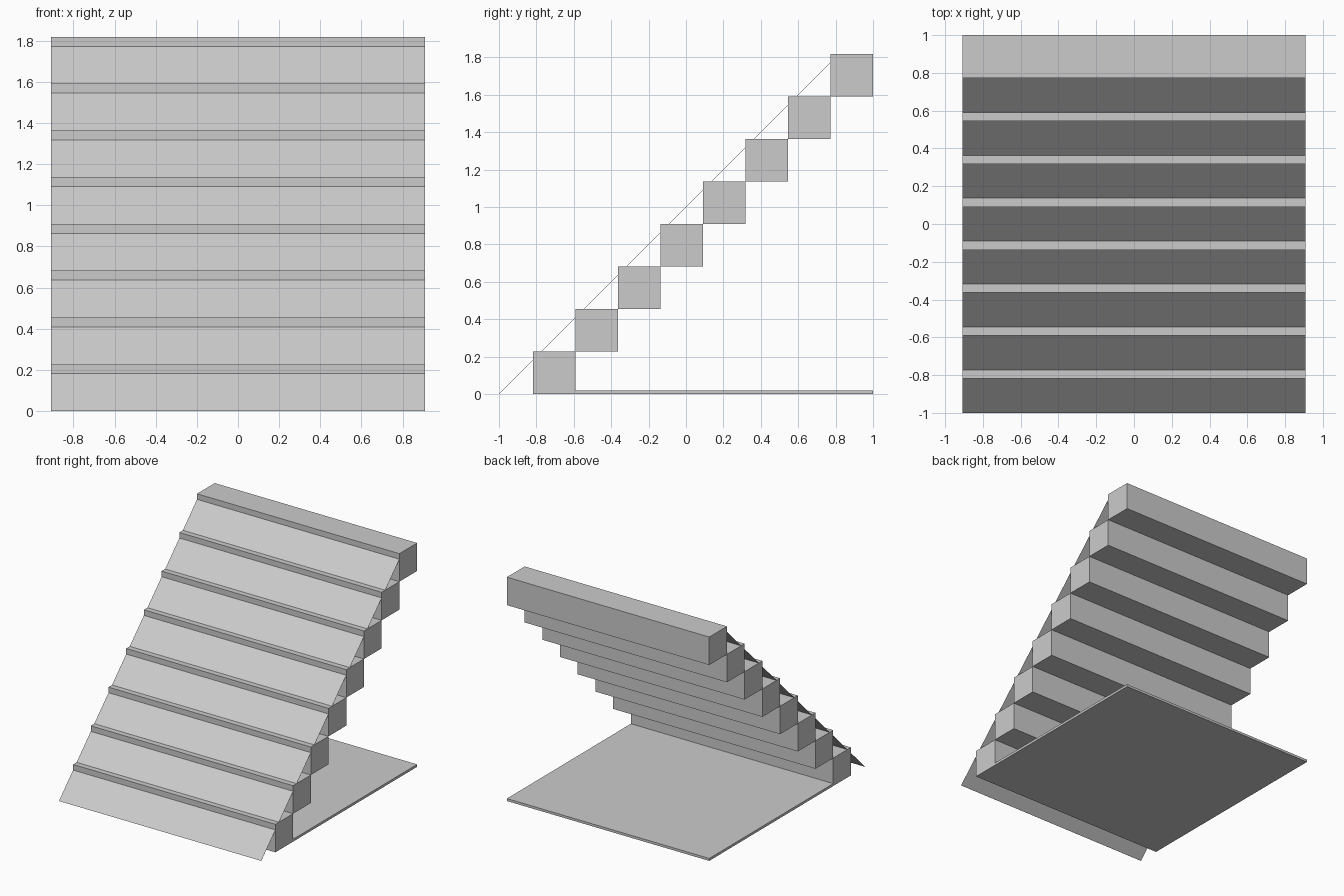
import bpy, bmesh

if "Cube" in bpy.data.objects:
    bpy.data.objects.remove(bpy.data.objects["Cube"])

STEPS = 8
S = 2 / 8.8            # step rise and run
LIP = S * 0.2          # strip of tread left visible in front of each panel
HALF = S * 4           # half width of the stairs
FRONT = -1 + S - LIP   # front of the first step
SKIN = 0.0005          # panel sheet thickness


def extrude_profile(name, profile):
    """Solid made by sweeping a (y, z) outline across the full width."""
    bm = bmesh.new()
    face = bm.faces.new([bm.verts.new((-HALF, y, z)) for y, z in profile])
    res = bmesh.ops.extrude_face_region(bm, geom=[face])
    verts = [v for v in res["geom"] if isinstance(v, bmesh.types.BMVert)]
    bmesh.ops.translate(bm, verts=verts, vec=(2 * HALF, 0, 0))
    bmesh.ops.recalc_face_normals(bm, faces=bm.faces)
    mesh = bpy.data.meshes.new(name)
    bm.to_mesh(mesh)
    bm.free()
    obj = bpy.data.objects.new(name, mesh)
    bpy.context.collection.objects.link(obj)
    return obj


def box(name, y0, y1, z0, z1):
    return extrude_profile(name, [(y0, z0), (y1, z0), (y1, z1), (y0, z1)])


for i in range(STEPS):
    # Solid step
    y, z = FRONT + i * S, i * S
    box(f"step_{i + 1}", y, y + S, z, z + S)

    # Thin sloping panel leaning on the front of the step
    run = S - LIP
    extrude_profile(f"ramp_panel_{i + 1}", [
        (y - run, z), (y - run + SKIN, z), (y, z + run - SKIN), (y, z + run)])

# Floor plate behind the first step
box("base_plate", FRONT + S, FRONT + STEPS * S, 0, 0.02)
